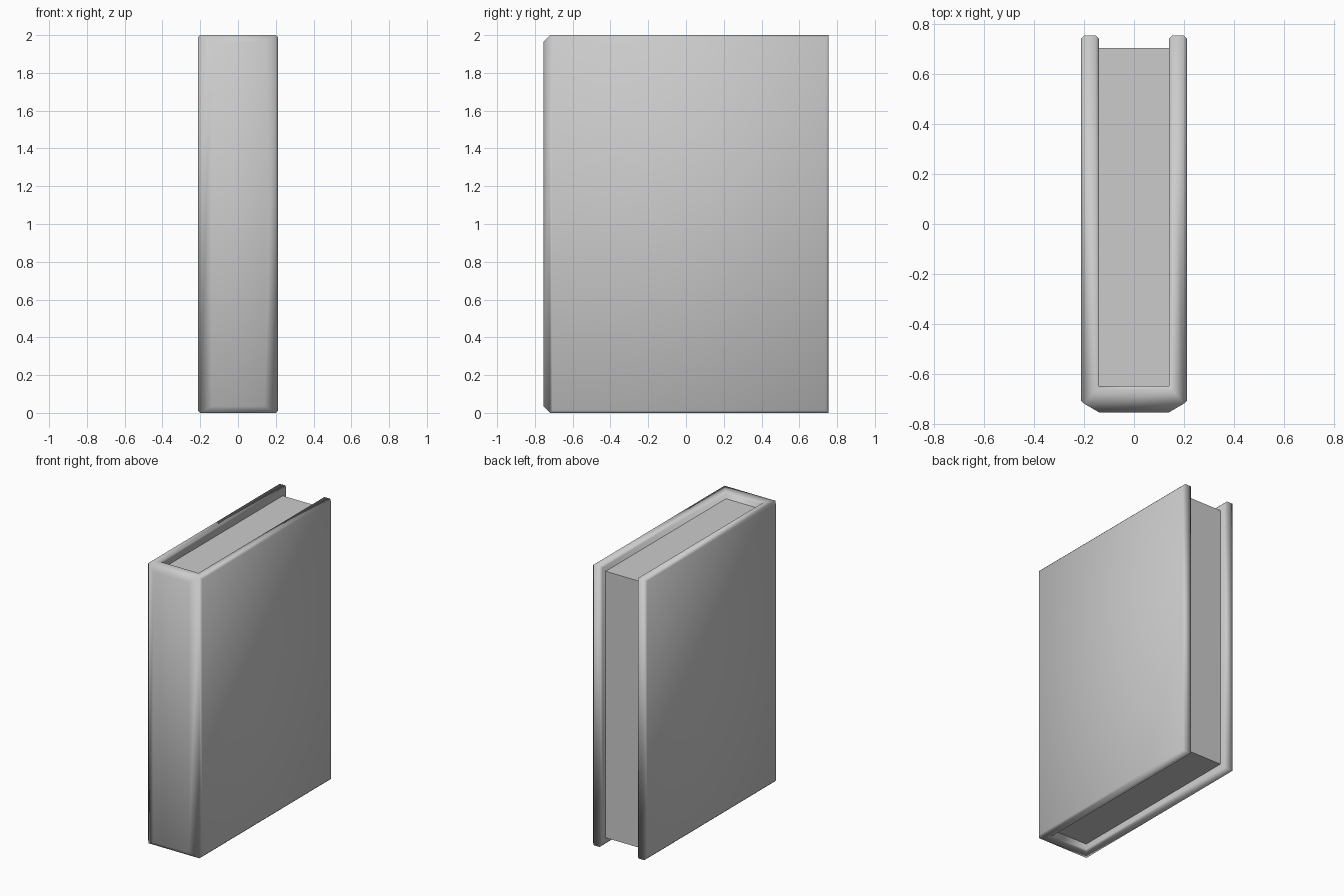
import bpy, bmesh
from mathutils import Vector

if "Cube" in bpy.data.objects:
    bpy.data.objects.remove(bpy.data.objects["Cube"])

W, T, H = 0.213, 0.073, 2.0                  # half width, board thickness, height
BACK, FRONT, SPINE = 0.755, -0.755, -0.72    # depths of board ends and spine
INNER, IN_Y, B = W - T, -0.65, 0.013         # inner wall, spine inside, bevel

grey = bpy.data.materials.new("plain grey")
grey.use_nodes = True
grey.diffuse_color = (0.6, 0.6, 0.6, 1)
grey.node_tree.nodes["Principled BSDF"].inputs["Base Color"].default_value = (0.6, 0.6, 0.6, 1)


def add_object(name, bm, smooth):
    bmesh.ops.recalc_face_normals(bm, faces=bm.faces)
    for f in bm.faces:
        f.smooth = smooth
    mesh = bpy.data.meshes.new(name)
    bm.to_mesh(mesh)
    bm.free()
    mesh.materials.append(grey)
    obj = bpy.data.objects.new(name, mesh)
    bpy.context.collection.objects.link(obj)
    return obj


# Cover: U-shaped outline raised to full height
bm = bmesh.new()
half = [(INNER, IN_Y), (INNER, BACK), (W, BACK), (W, SPINE)]
outline = half + [(-x, y) for x, y in reversed(half)]
base = bm.faces.new([bm.verts.new((x, y, 0)) for x, y in outline])
raised = bmesh.ops.extrude_face_region(bm, geom=[base])["geom"]
for v in raised:
    if isinstance(v, bmesh.types.BMVert):
        v.co.z = H
bmesh.ops.recalc_face_normals(bm, faces=bm.faces)


# Chamfer the long board edges, the board ends and the spine corners
def is_chamfered(edge):
    a, b = (v.co for v in edge.verts)
    d, mid = b - a, (a + b) / 2
    if abs(d.z) > 1:
        return abs(mid.y - IN_Y) > 0.01
    return abs(d.y) > 1 or abs(mid.y - IN_Y) < 0.01


bmesh.ops.bevel(bm, geom=[e for e in bm.edges if is_chamfered(e)],
                offset=B, segments=1, profile=0.5, affect='EDGES')


# Mitre the top and bottom rims at the spine corners
def nearest(x, y, z):
    return min(bm.verts, key=lambda v: (v.co - Vector((x, y, z))).length)


for z in (0, H):
    for s in (-1, 1):
        bmesh.ops.connect_verts(bm, verts=[nearest(s * (W - B), SPINE, z),
                                           nearest(s * (INNER + B), IN_Y - B, z)])

# Spine face: pushed out and tapered
bm.normal_update()
face = min(bm.faces, key=lambda f: f.calc_center_median().y)
spine = bmesh.ops.extrude_discrete_faces(bm, faces=[face])["faces"][0]
for v in spine.verts:
    v.co.x *= 0.14 / (W - B)
    v.co.y = FRONT
    v.co.z = 1 + (v.co.z - 1) * 0.965
add_object("cover", bm, True)

# Page block
bm = bmesh.new()
bmesh.ops.create_cube(bm, size=1)
for v in bm.verts:
    v.co = (v.co.x * 2 * INNER, 0.705 if v.co.y > 0 else IN_Y, 1 + v.co.z * 1.9)
add_object("pages", bm, False)
